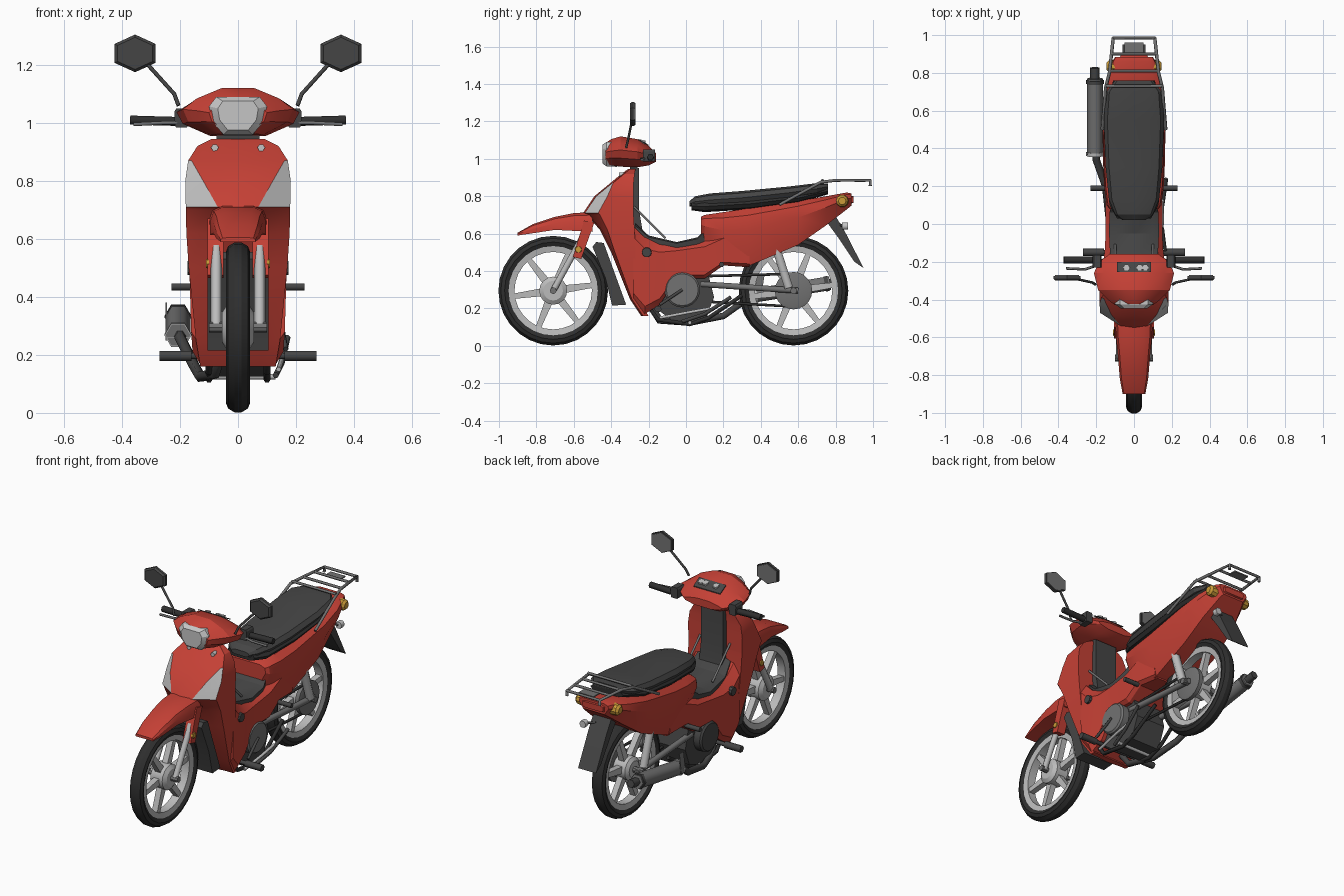
import bpy, bmesh, math
from mathutils import Vector

cube = bpy.data.objects.get("Cube")
if cube:
    bpy.data.objects.remove(cube)

def material(name, r, g, b):
    m = bpy.data.materials.new(name)
    m.use_nodes = True
    m.diffuse_color = (r, g, b, 1)
    m.node_tree.nodes["Principled BSDF"].inputs["Base Color"].default_value = (r, g, b, 1)
    return m

RED = material("red paint", .56, .052, .036)
BLACK = material("black rubber", .028, .028, .028)
DARK = material("dark plastic", .06, .06, .06)
STEEL = material("dull steel", .17, .17, .17)
SILVER = material("silver alloy", .5, .5, .5)
LENS = material("clear lens", .56, .56, .56)
AMBER = material("amber lens", .6, .33, .04)
built = []

def bridge(name, rings, mats, closed=False, rule=None):
    """Skin a series of equal-length point rings."""
    bm = bmesh.new()
    loops = [[bm.verts.new(p) for p in ring] for ring in rings]
    n = len(loops[0])
    pairs = list(zip(loops, loops[1:]))
    if closed:
        pairs.append((loops[-1], loops[0]))
    for a, b in pairs:
        for i in range(n):
            j = (i + 1) % n
            bm.faces.new((a[i], a[j], b[j], b[i]))
    if not closed:
        bm.faces.new(loops[0])
        bm.faces.new(loops[-1])
    bmesh.ops.recalc_face_normals(bm, faces=bm.faces)
    if rule:
        for f in bm.faces:
            f.material_index = rule(f)
    me = bpy.data.meshes.new(name)
    bm.to_mesh(me)
    bm.free()
    for m in mats if isinstance(mats, list) else [mats]:
        me.materials.append(m)
    ob = bpy.data.objects.new(name, me)
    bpy.context.collection.objects.link(ob)
    built.append(ob)
    return ob

def mirrored(half):
    return half + [(-p[0], *p[1:]) for p in reversed(half) if p[0] > 0]

def loft(name, stations, profile, mat, cx=0):
    """Stations along y: (y, half width, bottom, top)."""
    rings = [[(cx + fx * w, y, lo + fz * (hi - lo)) for fx, fz in mirrored(profile)]
             for y, w, lo, hi in stations]
    return bridge(name, rings, mat)

def lathe(name, centre, profile, mat, n=24, closed=False):
    """Turn (x, radius) points about a sideways axis."""
    cx, cy, cz = centre
    turn = [2 * math.pi * i / n for i in range(n)]
    return bridge(name, [[(cx + x, cy + r * math.cos(a), cz + r * math.sin(a)) for a in turn]
                         for x, r in profile], mat, closed)

def prism(name, outline, x0, x1, mat):
    return bridge(name, [[(x, y, z) for y, z in outline] for x in (x0, x1)], mat)

def tube(name, points, radius, mat, sides=1):
    cu = bpy.data.curves.new(name, 'CURVE')
    cu.dimensions = '3D'
    cu.bevel_depth = radius
    cu.bevel_resolution = sides
    cu.use_fill_caps = True
    sp = cu.splines.new('POLY')
    sp.points.add(len(points) - 1)
    for p, co in zip(sp.points, points):
        p.co = (*co, 1)
    cu.materials.append(mat)
    ob = bpy.data.objects.new(name, cu)
    bpy.context.collection.objects.link(ob)
    return ob

ROUND = [(0, 1), (.55, 1), (.88, .85), (1, .5), (.9, .15), (.6, 0), (0, 0)]
SLAB = [(0, 1), (.75, 1), (1, .85), (.95, .1), (.8, 0), (0, 0)]
KEEL = [(0, 1), (.7, 1), (.95, .88), (1, .62), (.72, 0), (0, 0)]
GEM = [(0, 1), (.3, 1), (.75, .78), (1, .55), (.9, .28), (.45, 0), (0, 0)]

# Wheels
def wheel(name, y, hub_r):
    c = (0, y, .295)
    lathe(name + "_tyre", c, [(-.03, .235), (-.042, .26), (-.034, .28), (-.012, .293),
                              (.012, .293), (.034, .28), (.042, .26), (.03, .235)], BLACK, 28, True)
    lathe(name + "_rim", c, [(-.032, .24), (.032, .24), (.026, .207), (-.026, .207)], SILVER, 28, True)
    lathe(name + "_hub", c, [(-.055, hub_r * .7), (-.04, hub_r), (.04, hub_r), (.055, hub_r * .7)], SILVER, 16)
    for k in range(6):
        a = math.radians(60 * k + 8)
        d, n = Vector((math.cos(a), math.sin(a))), Vector((-math.sin(a), math.cos(a)))
        o = Vector(c[1:])
        prism(name + "_spoke", [o + d * .04 + n * .022, o + d * .215 + n * .014,
                                o + d * .215 - n * .014, o + d * .04 - n * .022], -.018, .018, SILVER)

wheel("front_wheel", -.71, .075)
wheel("rear_wheel", .575, .07)
lathe("rear_sprocket", (.05, .575, .295), [(0, .1), (.025, .1), (.03, .085)], STEEL, 20)
lathe("front_axle", (0, -.71, .295), [(-.1, .018), (.1, .018)], STEEL, 8)
lathe("rear_axle", (0, .575, .295), [(-.12, .018), (.12, .018)], STEEL, 8)

# Front fender and splash flap
loft("front_fender", [(-.9, .06, .59, .605), (-.82, .075, .602, .65), (-.7, .085, .62, .69),
                      (-.6, .095, .615, .71), (-.5, .1, .61, .715)], ROUND[:4] + [(1, 0), (0, 0)], RED)
prism("splash_flap", [(-.5, .53), (-.48, .555), (-.44, .55), (-.32, .22), (-.395, .215), (-.43, .36)],
      -.105, .105, DARK)

# Leg shield: rings of (z, corner start, half width, nose y, corner y, rear y)
shield = [(.16, .08, .13, -.24, -.23, -.2), (.25, .09, .145, -.3, -.29, -.26),
          (.5, .11, .17, -.4, -.38, -.27), (.62, .12, .178, -.46, -.42, -.275),
          (.7, .08, .18, -.53, -.46, -.28), (.71, .07, .18, -.55, -.47, -.28),
          (.8, .12, .182, -.49, -.42, -.28), (.87, .16, .172, -.405, -.39, -.28),
          (.92, .1, .14, -.345, -.33, -.275), (.945, .06, .09, -.31, -.3, -.27)]
def lamp_rule(f):
    c = f.calc_center_median()
    return int(.71 < c.z < .87 and f.normal.y < -.2 and abs(f.normal.x) > .3 and abs(c.x) > .1)
bridge("leg_shield", [mirrored([(0, yf, z), (p, yf + .01, z), (w, yc, z), (w, yr, z), (0, yr, z)])
                      for z, p, w, yf, yc, yr in shield], [RED, LENS], rule=lamp_rule)
prism("inner_shield_panel", [(-.3, .97), (-.25, .95), (-.25, .72), (-.23, .6), (-.3, .58)], -.075, .075, DARK)

# Handlebar cowl, headlight and instruments
loft("handlebar_cowl", [(-.43, .1, .975, 1.085), (-.4, .14, .965, 1.105), (-.35, .19, .958, 1.12),
                        (-.26, .212, .955, 1.105), (-.2, .185, .965, 1.07), (-.16, .13, .985, 1.03)], GEM, RED)
loft("headlight", [(-.447, .07, .975, 1.075), (-.425, .1, .96, 1.09), (-.37, .1, .957, 1.09)],
     [(0, 1), (.75, 1), (1, .75), (.9, .35), (.5, 0), (0, 0)], LENS)
prism("instrument_panel", [(-.255, 1.107), (-.2, 1.075), (-.2, 1.07), (-.255, 1.1)], -.09, .09, DARK)
for x in (-.04, .03, .06):
    tube("gauge", [(x, -.235, 1.08), (x, -.23, 1.1)], .018, SILVER)

# Underbone body, floor cover and tail
loft("centre_body", [(-.28, .17, .24, .64), (-.22, .165, .17, .58), (-.14, .155, .22, .55),
                     (-.05, .15, .36, .535), (.1, .15, .36, .56), (.2, .148, .43, .6),
                     (.34, .135, .42, .6)], SLAB, RED)
loft("floor_cover", [(-.27, .11, .57, .655), (-.2, .125, .53, .59), (-.05, .132, .51, .555),
                     (.06, .13, .53, .58), (.1, .12, .55, .62)], SLAB, DARK)
loft("tail_cowl", [(.08, .13, .58, .69), (.1, .145, .54, .7), (.2, .158, .46, .715), (.33, .164, .425, .735),
                   (.6, .168, .54, .775), (.75, .152, .645, .8), (.86, .115, .73, .82), (.885, .1, .75, .815)],
     KEEL, RED)
loft("tail_light", [(.87, .08, .755, .805), (.895, .07, .765, .8)], SLAB, RED)
prism("rear_mudguard", [(.74, .68), (.79, .71), (.85, .61), (.95, .415), (.9, .45), (.82, .57)], -.06, .06, DARK)
tube("rear_reflector", [(.09, .835, .64), (.09, .865, .64)], .022, LENS)
tube("reflector_stalk", [(.09, .84, .64), (.03, .82, .65)], .007, DARK)

# Seat
loft("seat_base", [(.03, .09, .725, .77), (.1, .13, .715, .775), (.35, .15, .73, .79),
                   (.6, .155, .765, .815), (.76, .11, .81, .845)], ROUND, BLACK)
loft("seat_cushion", [(.02, .06, .745, .775), (.05, .1, .742, .8), (.13, .133, .745, .815), (.3, .15, .755, .828),
                      (.55, .16, .785, .852), (.7, .148, .81, .87), (.76, .1, .835, .868)], ROUND, DARK)

# Engine and exhaust
prism("engine", [(-.16, .2), (-.12, .36), (.12, .38), (.15, .26), (.1, .13), (-.06, .125)], -.1, .1, DARK)
lathe("left_engine_cover", (.1, -.02, .3), [(0, .095), (.04, .095), (.05, .085)], STEEL, 20)
lathe("right_engine_cover", (-.1, -.02, .29), [(0, .09), (-.04, .09), (-.05, .08)], DARK, 20)
tube("exhaust_pipe", [(-.06, -.18, .2), (-.08, -.14, .135), (-.13, .02, .125), (-.15, .2, .16),
                      (-.2, .34, .26), (-.2, .38, .27)], .02, DARK)
front, rear = Vector((-.207, .36, .268)), Vector((-.207, .77, .335))
def along(t):
    return front.lerp(rear, t)
tube("muffler", [along(0), along(1)], .043, STEEL)
tube("muffler_front_band", [along(.0), along(.05)], .047, SILVER)
tube("muffler_rear_band", [along(.93), along(.98)], .047, DARK)
tube("muffler_tip", [along(.95), along(1.14)], .025, DARK)
prism("muffler_bracket", [(.36, .25), (.4, .25), (.42, .38), (.38, .38)], -.25, -.245, STEEL)

# Levers
tube("kick_lever", [(.14, -.14, .15), (.15, .02, .18), (.15, .13, .2)], .009, SILVER)
tube("gear_lever", [(.15, -.02, .3), (.165, -.14, .22)], .009, DARK)
tube("side_stand", [(.13, -.02, .13), (.15, .1, .17), (.17, .24, .26)], .011, DARK)
tube("stand_crossbar", [(-.13, .02, .125), (.13, .02, .125)], .011, SILVER)
tube("front_peg_bar", [(-.26, -.15, .197), (.26, -.15, .197)], .012, DARK)
tube("chain_top", [(.06, 0, .37), (.06, .575, .385)], .008, BLACK)
tube("chain_bottom", [(.06, .05, .24), (.06, .575, .21)], .008, BLACK)

# Parts repeated on both sides
for s, side in ((1, "left"), (-1, "right")):
    def pair(name, pts, r, mat):
        return tube(f"{side}_{name}", [(s * x, y, z) for x, y, z in pts], r, mat)
    def knob(name, y, z, profile, mat, n=10):
        return lathe(f"{side}_{name}", (0, y, z), [(s * x, r) for x, r in profile], mat, n)
    # Fork and suspension
    pair("fork_tube", [(.075, -.51, .66), (.075, -.71, .295)], .019, SILVER)
    prism(side + "_fork_cover", [(-.545, .67), (-.605, .475), (-.56, .465), (-.49, .66)], s * .05, s * .105, RED)
    knob("fork_reflector", -.575, .515, [(.1, .02), (.11, .016)], AMBER)
    pair("shock_absorber", [(.1, .47, .56), (.1, .55, .31)], .026, SILVER)
    pair("swing_arm", [(.09, .08, .33), (.09, .6, .295)], .018, STEEL)
    # Frame, pegs and stays
    pair("frame_rail", [(.1, -.2, .21), (.1, -.15, .14), (.1, .02, .115), (.1, .12, .15), (.09, .3, .27)], .012, BLACK)
    pair("front_peg", [(.16, -.15, .197), (.27, -.15, .197)], .02, DARK)
    pair("rear_peg", [(.13, .19, .435), (.23, .19, .435)], .014, DARK)
    pair("shield_stay", [(.1, -.28, .745), (.1, -.11, .575)], .007, STEEL)
    knob("side_vent", -.21, .5, [(.15, .028), (.175, .025)], DARK)
    # Handlebar, switches and mirror
    pair("grip", [(.2, -.19, 1.005), (.372, -.19, 1.01)], .018, BLACK)
    pair("brake_lever", [(.2, -.22, 1.0), (.26, -.24, 1.0), (.36, -.235, .995)], .007, STEEL)
    loft(side + "_switch_box", [(-.23, .024, .985, 1.05), (-.165, .024, .985, 1.05)], SLAB, DARK, s * .195)
    pair("mirror_stem", [(.205, -.32, 1.06), (.22, -.31, 1.1), (.31, -.29, 1.2)], .007, DARK)
    def hexagon(y, k):
        return [(s * .355 + k * .082 * math.sin(a), y, 1.24 + k * .065 * math.cos(a))
                for a in (math.pi * i / 3 for i in range(6))]
    bridge(side + "_mirror_shell", [hexagon(-.3, .85), hexagon(-.29, 1), hexagon(-.275, 1)], DARK)
    bridge(side + "_mirror_glass", [hexagon(-.276, .9), hexagon(-.271, .9)], STEEL)
    # Lamps
    pair("shield_bolt", [(.08, -.32, .915), (.08, -.358, .915)], .013, LENS)
    knob("tail_signal", .835, .775, [(.09, .036), (.132, .032), (.145, .02)], AMBER)
    # Luggage rack rail
    pair("rack_rail", [(.168, .5, .755), (.15, .72, .875), (.13, .8, .885), (.11, .985, .885), (.11, .985, .855)],
         .009, STEEL)

# Luggage rack crossbars
for y, w in ((.73, .148), (.81, .128), (.9, .12), (.985, .11)):
    tube("rack_crossbar", [(-w, y, .885), (w, y, .885)], .008, STEEL)
prism("rack_plate", [(.9, .875), (.96, .875), (.96, .882), (.9, .882)], -.05, .05, STEEL)

# Soften gentle facets, keep creases sharp
bpy.ops.object.select_all(action='DESELECT')
for ob in built:
    ob.select_set(True)
bpy.context.view_layer.objects.active = built[0]
bpy.ops.object.shade_smooth_by_angle(angle=math.radians(25))
